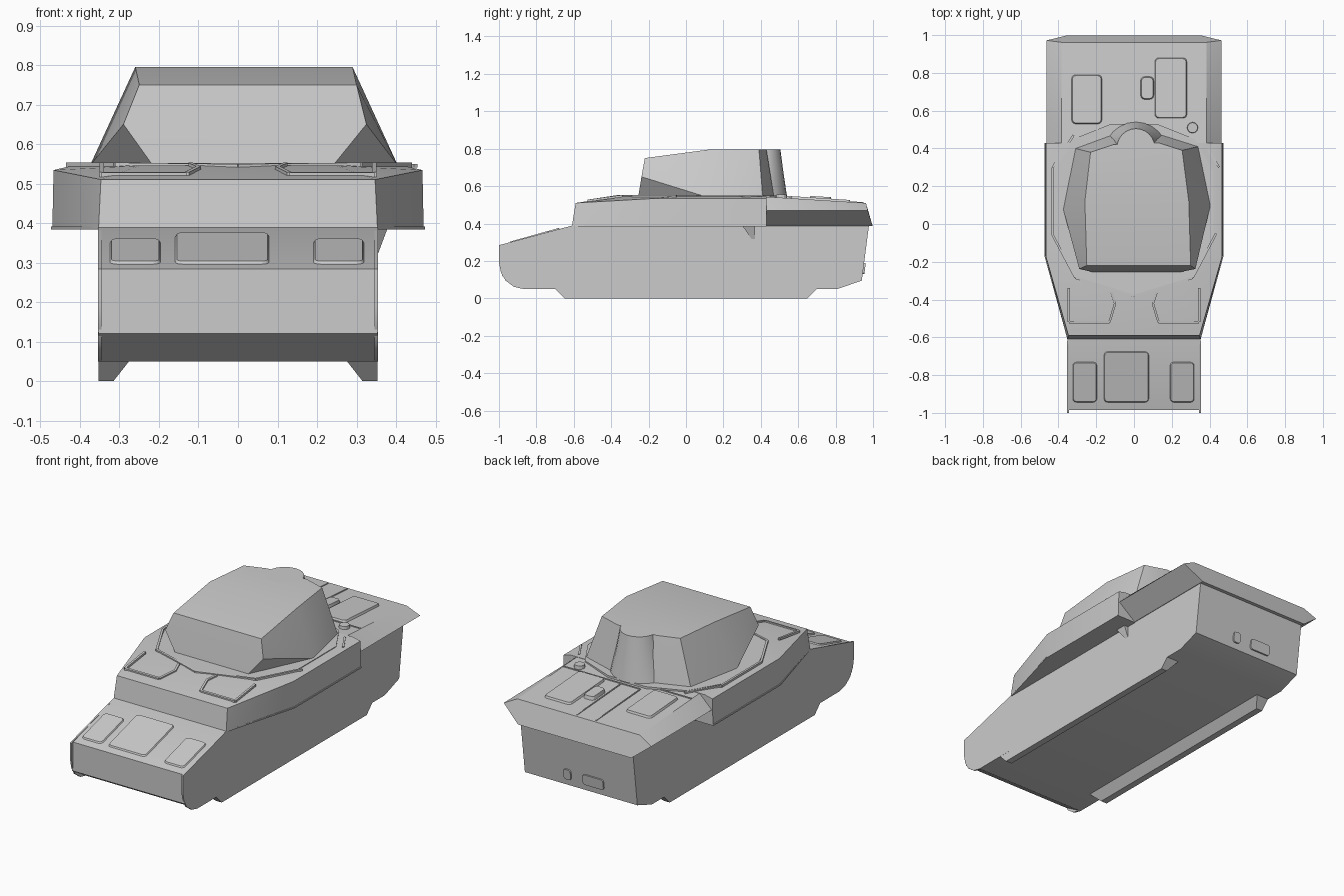
import bpy, bmesh, math

cube = bpy.data.objects.get("Cube")
if cube:
    bpy.data.objects.remove(cube, do_unlink=True)

GREY = (0.6, 0.6, 0.6, 1)
paint = bpy.data.materials.new("plain grey")
paint.use_nodes = True
paint.diffuse_color = GREY
paint.node_tree.nodes["Principled BSDF"].inputs["Base Color"].default_value = GREY


def finish(name, bm):
    bmesh.ops.recalc_face_normals(bm, faces=bm.faces)
    mesh = bpy.data.meshes.new(name)
    bm.to_mesh(mesh)
    bm.free()
    mesh.materials.append(paint)
    ob = bpy.data.objects.new(name, mesh)
    bpy.context.collection.objects.link(ob)
    bpy.ops.object.select_all(action="DESELECT")
    ob.select_set(True)
    bpy.context.view_layer.objects.active = ob
    bpy.ops.object.shade_smooth_by_angle(angle=math.radians(25))
    return ob


def loft(name, *rings):
    """Skin closed rings of equal length and cap both ends."""
    bm = bmesh.new()
    rows = [[bm.verts.new(p) for p in ring] for ring in rings]
    n = len(rows[0])
    for a, b in zip(rows, rows[1:]):
        for i in range(n):
            j = (i + 1) % n
            bm.faces.new((a[i], a[j], b[j], b[i]))
    bm.faces.new(rows[0])
    bm.faces.new(rows[-1])
    return finish(name, bm)


def hull(name, points):
    bm = bmesh.new()
    for p in points:
        bm.verts.new(p)
    bmesh.ops.convex_hull(bm, input=bm.verts)
    bmesh.ops.dissolve_limit(bm, angle_limit=0.01, verts=bm.verts, edges=bm.edges)
    return finish(name, bm)


def mirrored(points):
    return points + [(-x, y, z) for x, y, z in points]


def extrude_x(name, profile, x0, x1):
    return loft(name, *[[(x, y, z) for y, z in profile] for x in (x0, x1)])


def rounded(u0, u1, v0, v1, r):
    pts = []
    corners = ((u1 - r, v1 - r), (u0 + r, v1 - r), (u0 + r, v0 + r), (u1 - r, v0 + r))
    for k, (cu, cv) in enumerate(corners):
        for s in range(4):
            a = math.radians(90 * k + 30 * s)
            pts.append((cu + r * math.cos(a), cv + r * math.sin(a)))
    return pts


def panel(name, x0, x1, y0, y1, surface, lift=0.007):
    """Thin rounded plate lying on a sloping surface, with a bevelled rim."""
    base = rounded(x0, x1, y0, y1, 0.02)
    top = rounded(x0 + 0.005, x1 - 0.005, y0 + 0.005, y1 - 0.005, 0.016)
    return loft(name, [(x, y, surface(y) - 0.002) for x, y in base],
                [(x, y, surface(y) + lift) for x, y in top])


def ridge(name, path, surface, width=0.012, lift=0.008):
    """Thin raised strip along each leg of a path."""
    for (ax, ay), (bx, by) in zip(path, path[1:]):
        d = math.hypot(bx - ax, by - ay)
        nx, ny = (ay - by) / d * width / 2, (bx - ax) / d * width / 2
        flat = [(ax + nx, ay + ny), (bx + nx, by + ny), (bx - nx, by - ny), (ax - nx, ay - ny)]
        loft(name, [(x, y, surface(y) - 0.004) for x, y in flat],
             [(x, y, surface(y) + lift) for x, y in flat])


def glacis(y):
    return 0.284 + (y + 0.985) * 0.28


def deck(y):
    if y < -0.36:
        return 0.51 + (y + 0.59) * 0.152
    return 0.545 if y < 0.43 else 0.545 - (y - 0.43) * 0.065


# Lower hull with nose cheeks and skids
extrude_x("lower_hull", [(-0.985, 0.284), (-0.61, 0.389), (0.978, 0.389), (0.94, 0.095),
                         (0.81, 0.05), (-0.87, 0.05), (-0.985, 0.12)], -0.353, 0.353)
for s in (-1, 1):
    extrude_x("nose_cheek", [(-1, 0.284), (-0.62, 0.386), (-0.62, 0.05), (-0.87, 0.05), (-0.92, 0.062),
                             (-0.965, 0.095), (-0.99, 0.14), (-1, 0.19)], s * 0.345, s * 0.354)
    loft("skid",
         [(s * 0.353, -0.70, 0.051), (s * 0.353, 0.70, 0.051), (s * 0.275, 0.70, 0.051), (s * 0.275, -0.70, 0.051)],
         [(s * 0.353, -0.65, 0), (s * 0.353, 0.65, 0), (s * 0.315, 0.65, 0), (s * 0.315, -0.65, 0)])

# Front half of the upper hull
hull("upper_hull", mirrored([
    (0.353, -0.61, 0.387), (0.470, -0.17, 0.387), (0.470, 0.43, 0.387),
    (0.347, -0.59, 0.51), (0.467, -0.17, 0.534), (0.467, 0.43, 0.534),
    (0.25, -0.36, 0.545), (0.42, -0.06, 0.545), (0.42, 0.43, 0.545)]))
loft("sponson_lip", *[[(0.355, -0.6, z), (0.474, -0.17, z), (0.474, 0.43, z),
                       (-0.474, 0.43, z), (-0.474, -0.17, z), (-0.355, -0.6, z)] for z in (0.383, 0.391)])

# Rear half of the upper hull with overhanging engine deck
hull("engine_deck", mirrored([
    (0.385, 0.40, 0.545), (0.463, 0.40, 0.47), (0.356, 0.40, 0.386),
    (0.385, 0.962, 0.51), (0.463, 0.972, 0.47), (0.356, 0.998, 0.386)]))

# Raised collar beneath the turret
collar = [(0, -0.375), (0.31, -0.28), (0.42, -0.06), (0.42, 0.28), (0.32, 0.45), (0.12, 0.53),
          (-0.12, 0.53), (-0.32, 0.45), (-0.42, 0.28), (-0.42, -0.06), (-0.31, -0.28)]
loft("turret_collar", *[[(x, y, z) for x, y in collar] for z in (0.53, 0.549)])
ridge("splash_ridge", [(-0.43, 0.30), (-0.43, -0.06), (-0.31, -0.285), (0, -0.38), (0.31, -0.285), (0.435, -0.05)], deck)
ridge("splash_ridge_rear", [(-0.43, 0.30), (-0.32, 0.47)], deck)
ridge("splash_ridge_side", [(0.39, 0.40), (0.45, 0.30)], deck, 0.01, 0.004)

# Faceted turret
hull("turret", [
    (-0.215, -0.255, 0.545), (0.24, -0.255, 0.545), (0.405, 0.10, 0.545), (0.34, 0.41, 0.545),
    (0.15, 0.47, 0.545), (-0.12, 0.47, 0.545), (-0.31, 0.40, 0.545), (-0.375, 0.08, 0.545),
    (-0.29, -0.238, 0.65), (0.325, -0.238, 0.65), (-0.25, -0.22, 0.75), (0.30, -0.22, 0.75),
    (-0.26, 0.12, 0.795), (0.29, 0.12, 0.795), (0.255, 0.39, 0.795),
    (0.13, 0.43, 0.795), (-0.11, 0.42, 0.795), (-0.23, 0.38, 0.795)])


def circle(cx, cy, r, z, n=24):
    return [(cx + r * math.cos(2 * math.pi * i / n), cy + r * math.sin(2 * math.pi * i / n), z) for i in range(n)]


loft("turret_rear_bulge", circle(0.01, 0.37, 0.17, 0.545), circle(0.01, 0.395, 0.125, 0.68), circle(0.01, 0.405, 0.1, 0.795))

# Nose panels
for x0, x1, y1 in ((-0.325, -0.195, -0.73), (-0.16, 0.08, -0.675), (0.19, 0.32, -0.73)):
    panel("nose_hatch", x0, x1, -0.945, y1, glacis)

# Crew hatch rims on the front deck
for s in (-1, 1):
    ridge("hatch_rim", [(s * x, y) for x, y in
                        ((0.345, -0.34), (0.345, -0.52), (0.13, -0.52), (0.10, -0.42), (0.12, -0.36))], deck)

# Engine deck fittings
panel("left_engine_hatch", 0.11, 0.28, 0.56, 0.88, deck, 0.01)
panel("right_engine_hatch", -0.33, -0.17, 0.53, 0.79, deck, 0.01)
panel("deck_cap", 0.035, 0.105, 0.66, 0.78, deck, 0.018)
for x in (-0.10, 0.02):
    ridge("deck_seam", [(x, 0.55), (x, 0.95)], deck, 0.006, 0.003)
ridge("deck_seam", [(-0.10, 0.55), (0.385, 0.55)], deck, 0.006, 0.003)
ridge("deck_seam", [(-0.385, 0.50), (-0.10, 0.50)], deck, 0.006, 0.003)
loft("filler_cap", circle(0.31, 0.51, 0.03, 0.53, 12), circle(0.31, 0.51, 0.027, 0.556, 12))

# Rear plates and side bracket
for x0, x1 in ((0.055, 0.10), (-0.15, -0.02)):
    outline = rounded(x0, x1, 0.13, 0.19, 0.014)
    loft("rear_plate", *[[(x, 0.94 + (z - 0.095) * 0.129 + d, z) for x, z in outline] for d in (-0.005, 0.009)])
hull("side_bracket", [(0.35, 0.30, 0.39), (0.35, 0.37, 0.39), (0.38, 0.30, 0.39), (0.38, 0.37, 0.39),
                      (0.35, 0.355, 0.31), (0.35, 0.37, 0.31)])
